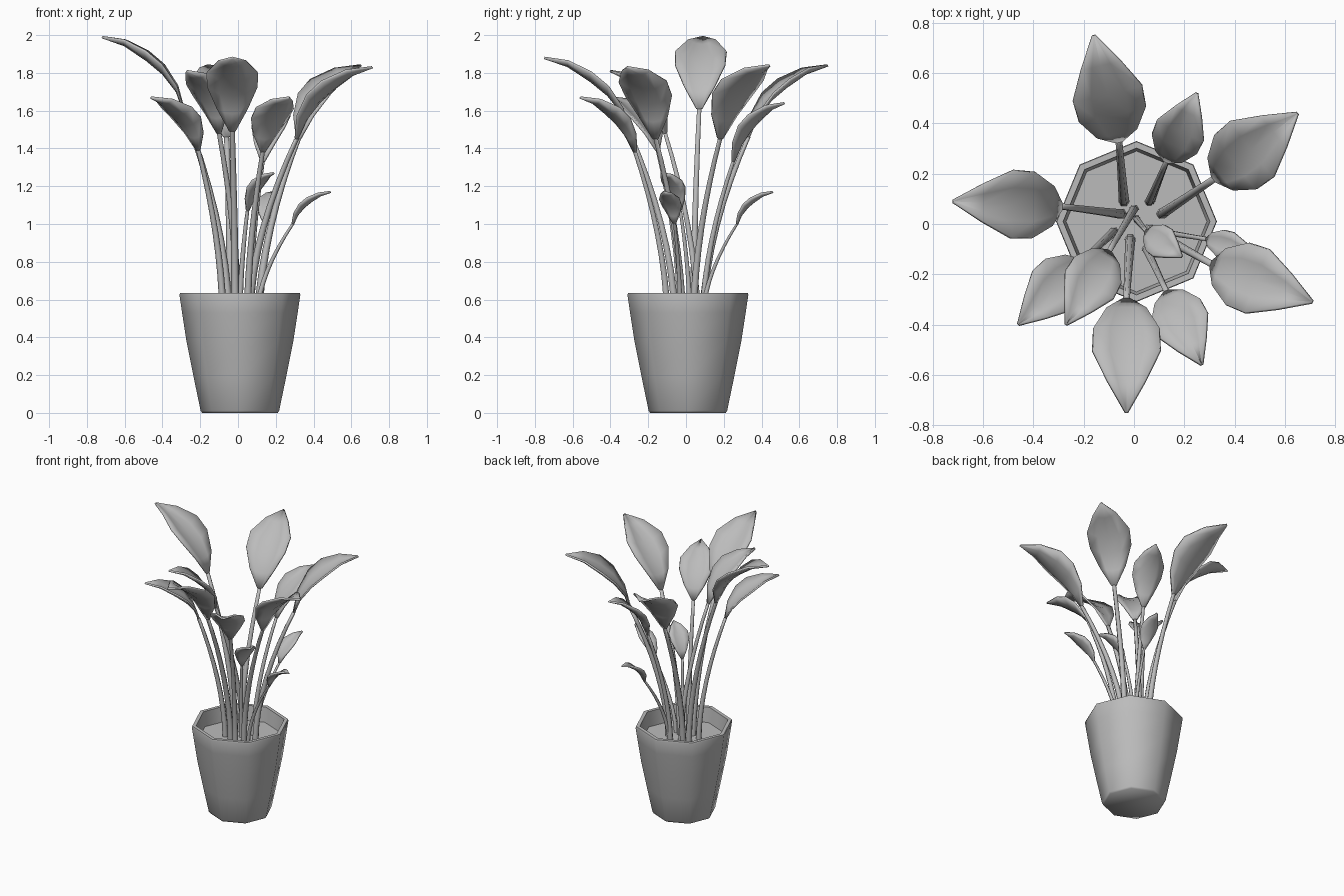
import bpy, bmesh, math
from mathutils import Vector

cube = bpy.data.objects.get("Cube")
if cube:
    bpy.data.objects.remove(cube, do_unlink=True)

grey = bpy.data.materials.new("plain grey")
grey.use_nodes = True
colour = (0.5, 0.5, 0.5, 1)
grey.diffuse_color = colour
grey.node_tree.nodes["Principled BSDF"].inputs["Base Color"].default_value = colour


def finish(bm, name, angle):
    bmesh.ops.recalc_face_normals(bm, faces=bm.faces)
    mesh = bpy.data.meshes.new(name)
    bm.to_mesh(mesh)
    bm.free()
    obj = bpy.data.objects.new(name, mesh)
    bpy.context.collection.objects.link(obj)
    mesh.materials.append(grey)
    bpy.ops.object.select_all(action="DESELECT")
    obj.select_set(True)
    bpy.context.view_layer.objects.active = obj
    bpy.ops.object.shade_smooth_by_angle(angle=math.radians(angle))
    return obj


def bridge(bm, a, b, closed=True):
    n = len(a)
    for i in range(n if closed else n - 1):
        j = (i + 1) % n
        bm.faces.new((a[i], a[j], b[j], b[i]))


def ring(bm, centre, u, v, radius, sides):
    angles = [math.tau * i / sides for i in range(sides)]
    return [bm.verts.new(centre + (u * math.cos(a) + v * math.sin(a)) * radius)
            for a in angles]


def tube(name, points, radii, sides, angle):
    """Capped tube with level rings."""
    bm = bmesh.new()
    x, y = Vector((1, 0, 0)), Vector((0, 1, 0))
    rings = [ring(bm, p, x, y, r, sides) for p, r in zip(points, radii)]
    for a, b in zip(rings, rings[1:]):
        bridge(bm, a, b)
    bm.faces.new(rings[0])
    bm.faces.new(rings[-1])
    return finish(bm, name, angle)


# Eight-sided pot: outer wall, rim, inner wall and soil in one profile
SOIL = 0.53
pot = [(0.2, 0), (0.208, 0.012), (0.245, 0.19), (0.283, 0.38), (0.306, 0.53),
       (0.32, 0.625), (0.317, 0.635), (0.292, 0.635), (0.28, SOIL)]
tube("plant_pot", [Vector((0.01, 0.01, z)) for r, z in pot],
     [r for r, z in pot], 8, 60)


# Leaf rows: share of reach, share of rise, share of half width
ROWS = [(0, 0, 0.12), (0.08, 0.28, 0.6), (0.25, 0.55, 0.97),
        (0.45, 0.74, 1), (0.72, 0.92, 0.56), (1, 1, 0.03)]


def stem(name, root, top, thick):
    points, radii = [], []
    for i in range(9):
        t = i / 8
        p = root.lerp(top, t ** 1.75)
        p.z = root.z + (top.z - root.z) * t
        points.append(p)
        radii.append(thick * (1 - 0.4 * t))
    tube(name, points, radii, 6, 80)


def leaf(name, base, tip, half):
    bm = bmesh.new()
    run = Vector((tip.x - base.x, tip.y - base.y, 0))
    side = Vector((-run.y, run.x, 0)).normalized()
    rows = []
    for h, rise, w in ROWS:
        mid = base + run * h + Vector((0, 0, (tip.z - base.z) * rise))
        row = []
        for s in (-1, -0.5, 0, 0.5, 1):
            # the edges curl up and forward of the midrib
            cup = Vector((0, 0, 0.35 * half * w * (s * s - 0.5)))
            row.append(bm.verts.new(mid + side * (s * w * half) + cup))
        rows.append(row)
    for a, b in zip(rows, rows[1:]):
        bridge(bm, a, b, closed=False)
    obj = finish(bm, name, 80)
    solid = obj.modifiers.new("thickness", "SOLIDIFY")
    solid.thickness = 0.012
    solid.offset = 0


# Each plant shoot: stem root, leaf base, leaf tip, half width
SHOOTS = {
    "back": ((-0.04, 0.09), (-0.06, 0.33, 1.46), (-0.16, 0.75, 1.84), 0.14),
    "back_inner": ((0.06, 0.09), (0.13, 0.25, 1.33), (0.25, 0.52, 1.64), 0.1),
    "back_left": ((0.11, 0.04), (0.32, 0.18, 1.45), (0.65, 0.44, 1.84), 0.14),
    "front_left": ((0.06, -0.02), (0.31, -0.16, 1.45), (0.71, -0.31, 1.83), 0.135),
    "front_inner": ((0.05, -0.1), (0.13, -0.27, 1.38), (0.27, -0.56, 1.67), 0.11),
    "front": ((-0.015, -0.06), (-0.03, -0.3, 1.49), (-0.03, -0.75, 1.88), 0.135),
    "middle_right": ((0, 0.06), (-0.1, -0.11, 1.48), (-0.27, -0.4, 1.81), 0.11),
    "front_right": ((-0.08, -0.03), (-0.21, -0.15, 1.39), (-0.46, -0.4, 1.67), 0.11),
    "right": ((-0.05, 0.04), (-0.29, 0.07, 1.61), (-0.72, 0.09, 1.99), 0.135),
    "small_middle": ((0.01, 0.02), (0.05, -0.03, 1.07), (0.19, -0.13, 1.27), 0.065),
    "small_left": ((0.1, -0.03), (0.29, -0.06, 1.0), (0.49, -0.12, 1.17), 0.055),
    "small_back": ((0.07, 0.09), (0.14, 0.27, 1.0), (0.19, 0.46, 1.17), 0.055),
}
for name, (root, base, tip, half) in SHOOTS.items():
    base, tip = Vector(base), Vector(tip)
    thick = 0.01 + 0.09 * half
    stem(name + "_stem", Vector((*root, SOIL - 0.02)), base, thick)
    leaf(name + "_leaf", base, tip, half)
